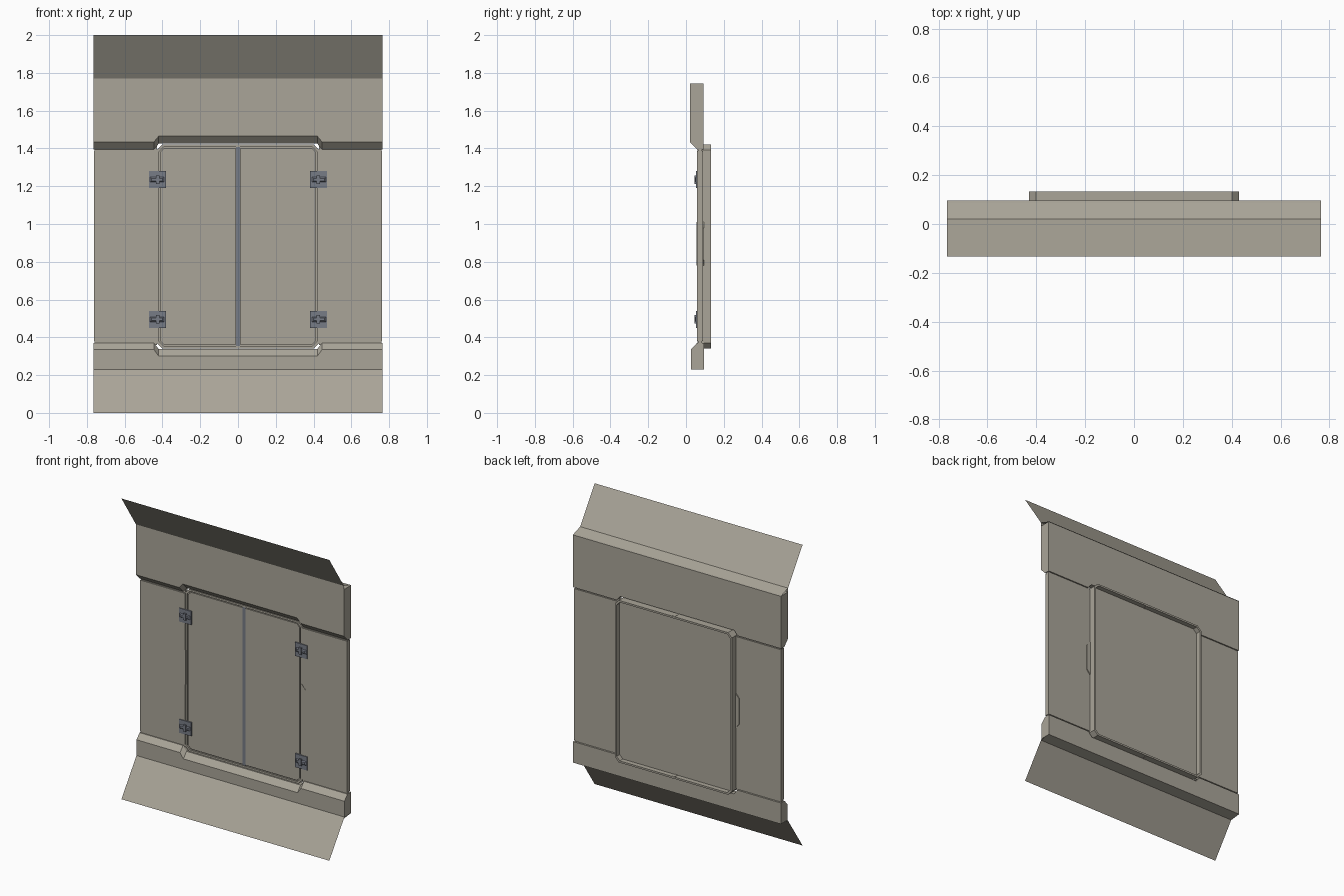
import bpy, bmesh

if "Cube" in bpy.data.objects:
    bpy.data.objects.remove(bpy.data.objects["Cube"])

def material(name, rgb):
    m = bpy.data.materials.new(name)
    m.diffuse_color = (*rgb, 1)
    m.use_nodes = True
    m.node_tree.nodes["Principled BSDF"].inputs["Base Color"].default_value = m.diffuse_color
    return m

PANEL = material("warm_grey_panel", (0.40, 0.375, 0.315))
METAL = material("blue_grey_metal", (0.185, 0.20, 0.24))
W = 0.765  # half width of the whole panel

def finish(name, bm, mat):
    bmesh.ops.recalc_face_normals(bm, faces=bm.faces)
    me = bpy.data.meshes.new(name)
    bm.to_mesh(me)
    bm.free()
    me.materials.append(mat)
    ob = bpy.data.objects.new(name, me)
    bpy.context.collection.objects.link(ob)
    return ob

def loft(name, loops, mat, ring=False):
    """Skin x-z outlines placed at given y; cap the ends, or close into a ring."""
    bm = bmesh.new()
    vs = [[bm.verts.new((x, y, z)) for x, z in pts] for y, pts in loops]
    pairs = list(zip(vs, vs[1:])) + ([(vs[-1], vs[0])] if ring else [])
    for a, b in pairs:
        n = len(a)
        for i in range(n):
            j = (i + 1) % n
            bm.faces.new((a[i], a[j], b[j], b[i]))
    if not ring:
        bm.faces.new(vs[0])
        bm.faces.new(vs[-1])
    return finish(name, bm, mat)

def sheet(name, path, mat):
    """Folded sheet: a y-z path stretched over the full width."""
    bm = bmesh.new()
    rows = [[bm.verts.new((x, y, z)) for x in (-W, W)] for y, z in path]
    for a, b in zip(rows, rows[1:]):
        bm.faces.new((a[0], a[1], b[1], b[0]))
    return finish(name, bm, mat)

def rect(x0, x1, z0, z1):
    return [(x0, z0), (x1, z0), (x1, z1), (x0, z1)]

def box(name, x0, x1, y0, y1, z0, z1, mat):
    r = rect(x0, x1, z0, z1)
    return loft(name, [(y0, r), (y1, r)], mat)

def octagon(hx, z0, z1, c):
    return [(-hx + c, z0), (hx - c, z0), (hx, z0 + c), (hx, z1 - c),
            (hx - c, z1), (-hx + c, z1), (-hx, z1 - c), (-hx, z0 + c)]

def stepped(z_edge, z_side, z_mid):
    """Band outline with a stepped edge around the doorway."""
    return [(-W, z_edge), (W, z_edge), (W, z_side), (0.445, z_side),
            (0.42, z_mid), (-0.42, z_mid), (-0.445, z_side), (-W, z_side)]

# upper and lower bands with sloped, stepped edges
loft("upper_band", [(0.02, stepped(1.745, 1.435, 1.465)),
                    (0.058, stepped(1.745, 1.395, 1.425)),
                    (0.093, stepped(1.745, 1.395, 1.425))], PANEL)
loft("lower_band", [(0.026, stepped(0.23, 0.335, 0.30)),
                    (0.058, stepped(0.23, 0.37, 0.338)),
                    (0.096, stepped(0.23, 0.37, 0.338))], PANEL)

# slanted flaps and the ledges behind them
sheet("upper_flap", [(-0.1325, 2.0), (0.02, 1.77), (0.02, 1.745)], PANEL)
sheet("upper_ledge", [(0.02, 1.77), (0.085, 1.748), (0.097, 1.745)], PANEL)
sheet("lower_flap", [(-0.1325, 0.0), (0.02, 0.222), (0.026, 0.23)], PANEL)
sheet("lower_ledge", [(0.02, 0.222), (0.096, 0.23)], PANEL)

# door frame: tube through the wall, sticking out at the back
outer = octagon(0.43, 0.342, 1.42, 0.028)
inner = octagon(0.418, 0.354, 1.408, 0.024)
loft("door_frame", [(0.06, outer), (0.1325, outer), (0.1325, inner), (0.06, inner)],
     PANEL, ring=True)

# door leaves and centre bar
door = octagon(0.42, 0.352, 1.41, 0.024)
loft("door_core", [(0.07, door), (0.1, door)], PANEL)
leaf = [(0.012, 0.36), (0.39, 0.36), (0.41, 0.38), (0.41, 1.382), (0.39, 1.402), (0.012, 1.402)]
box("centre_bar", -0.011, 0.011, 0.064, 0.072, 0.345, 1.415, METAL)
for z in (0.348, 1.414):
    box("bar_end", -0.01, 0.01, 0.07, 0.131, z - 0.008, z + 0.008, PANEL)

for side, s in (("left", -1), ("right", 1)):
    def mx(pts):
        return [(s * x, z) for x, z in pts]
    loft(side + "_door_leaf", [(0.062, mx(leaf)), (0.071, mx(leaf))], PANEL)
    # side wall with thinner filler behind the seams
    wall = mx(rect(0.43, W - 0.003, 0.38, 1.386))
    fill = mx(rect(0.43, W - 0.006, 0.36, 1.42))
    loft(side + "_wall", [(0.058, wall), (0.09, wall)], PANEL)
    loft(side + "_wall_filler", [(0.064, fill), (0.084, fill)], PANEL)
    # handle tab beside the door, seen front and back
    tab = mx([(0.425, 0.78), (0.432, 0.78), (0.457, 0.81), (0.457, 0.98), (0.432, 1.01), (0.425, 1.01)])
    loft(side + "_handle_tab", [(0.056, tab), (0.096, tab)], PANEL)
    # hinges: plate leaves, knuckle and pin
    for z in (0.495, 1.235):
        plate = mx(rect(0.382, 0.47, z - 0.045, z + 0.045))
        loft(side + "_hinge_plate", [(0.053, plate), (0.064, plate)], METAL)
        bar = mx(rect(0.39, 0.468, z - 0.014, z + 0.014))
        tip = mx(rect(0.40, 0.458, z - 0.007, z + 0.007))
        loft(side + "_hinge_strap", [(0.054, bar), (0.047, tip)], METAL)
        pin = mx(rect(0.416, 0.434, z - 0.022, z + 0.022))
        loft(side + "_hinge_pin", [(0.054, pin), (0.044, pin)], METAL)
